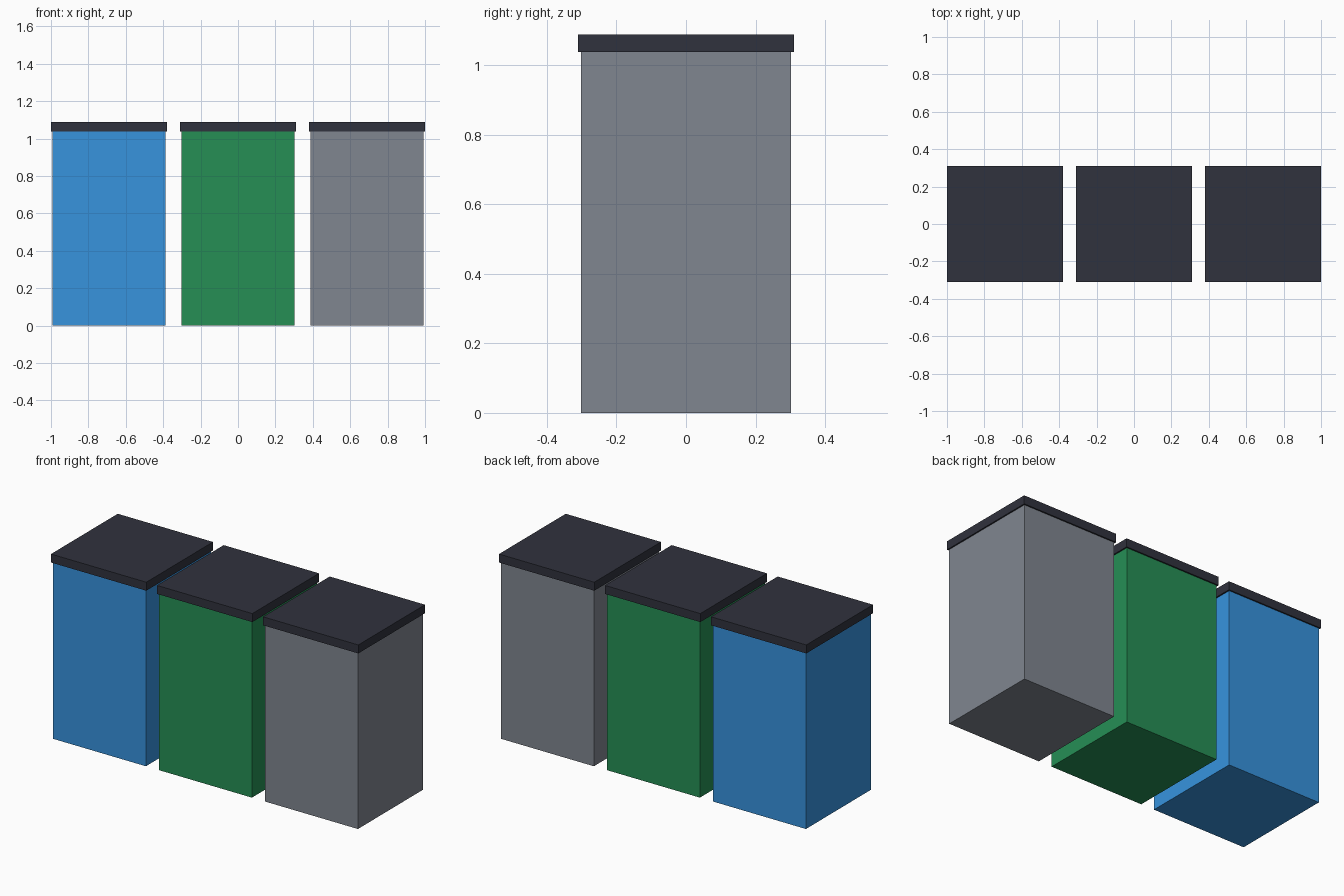
import bpy

cube = bpy.data.objects.get("Cube")
if cube:
    bpy.data.objects.remove(cube, do_unlink=True)

BODY_WIDTH, BODY_HEIGHT = 0.604, 1.038
LID_WIDTH, LID_HEIGHT = 0.62, 0.05
SPACING = 0.69


def make_material(name, colour):
    mat = bpy.data.materials.new(name)
    mat.use_nodes = True
    mat.diffuse_color = (*colour, 1)
    bsdf = next(n for n in mat.node_tree.nodes if n.type == "BSDF_PRINCIPLED")
    bsdf.inputs["Base Color"].default_value = (*colour, 1)
    return mat


def add_box(name, x, bottom, width, height, mat):
    bpy.ops.mesh.primitive_cube_add(size=1, location=(x, 0, bottom + height / 2))
    box = bpy.context.object
    box.name = name
    box.scale = (width, width, height)
    bpy.ops.object.transform_apply(location=False, rotation=False, scale=True)
    box.data.materials.append(mat)
    return box


lid_mat = make_material("dark_lid", (0.03, 0.032, 0.047))
colours = {
    "blue": (0.038, 0.292, 0.73),
    "green": (0.019, 0.275, 0.091),
    "grey": (0.216, 0.238, 0.279),
}

# Three bins in a row, each with a slightly overhanging lid
for i, (name, colour) in enumerate(colours.items()):
    x = (i - 1) * SPACING
    add_box(name + "_bin_body", x, 0, BODY_WIDTH, BODY_HEIGHT, make_material(name, colour))
    add_box(name + "_bin_lid", x, BODY_HEIGHT, LID_WIDTH, LID_HEIGHT, lid_mat)
